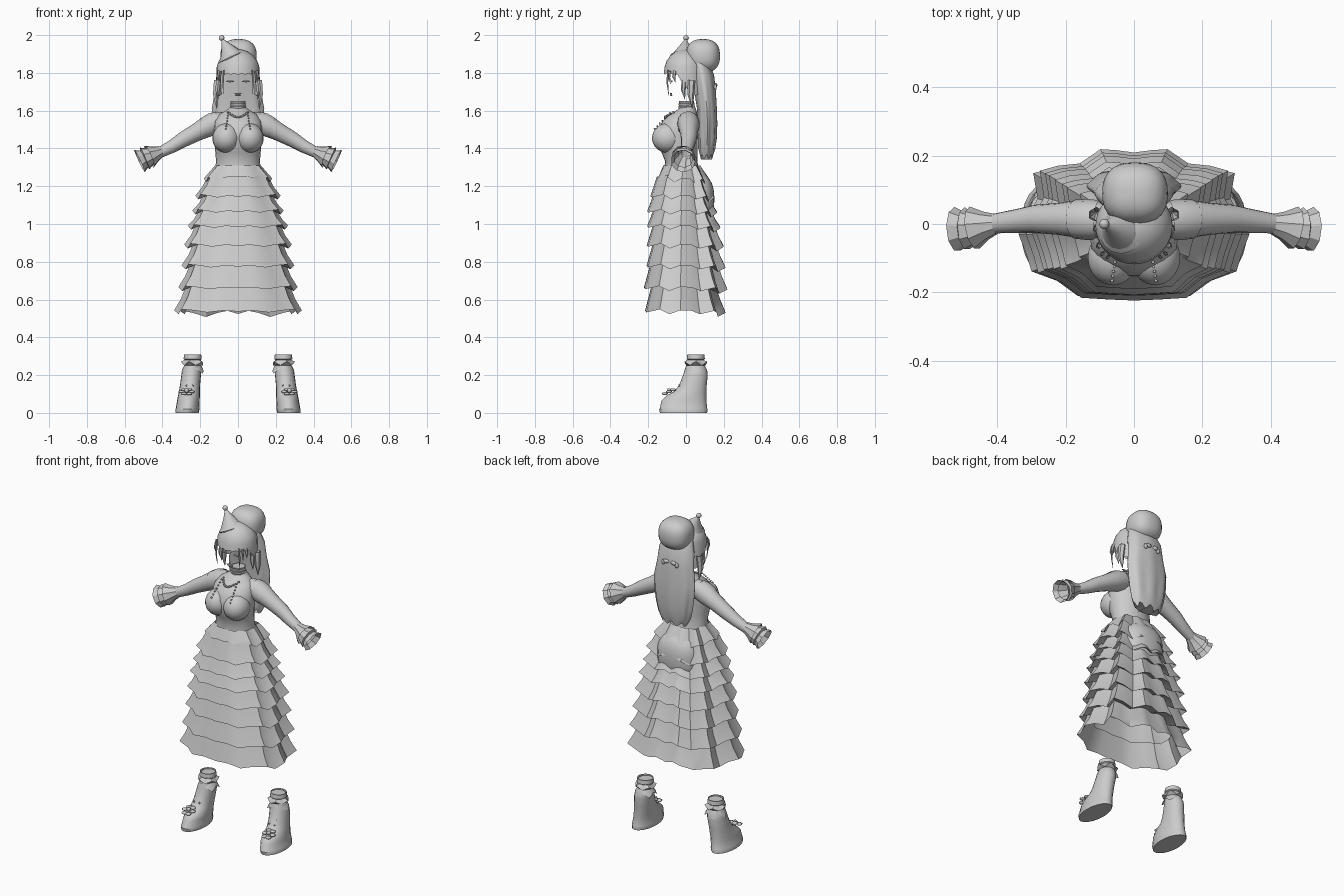
import bpy, bmesh, math
from mathutils import Vector

grey = bpy.data.materials.new("plain_grey")
grey.diffuse_color = (0.6, 0.6, 0.6, 1)


def finish(name, bm, mirror=False, angle=40):
    bmesh.ops.recalc_face_normals(bm, faces=bm.faces)
    me = bpy.data.meshes.new(name)
    bm.to_mesh(me)
    bm.free()
    me.materials.append(grey)
    ob = bpy.data.objects.new(name, me)
    bpy.context.collection.objects.link(ob)
    bpy.ops.object.select_all(action='DESELECT')
    bpy.context.view_layer.objects.active = ob
    ob.select_set(True)
    bpy.ops.object.shade_smooth_by_angle(angle=math.radians(angle))
    if mirror:
        m = ob.modifiers.new("mirror", 'MIRROR')
        m.use_mirror_merge = False
    return ob


def loft(name, rings, cap0=False, cap1=False, mirror=False, angle=40):
    bm = bmesh.new()
    rows = [[bm.verts.new(p) for p in r] for r in rings]
    n = len(rows[0])
    for a, b in zip(rows, rows[1:]):
        for i in range(n):
            j = (i + 1) % n
            bm.faces.new((a[i], a[j], b[j], b[i]))
    if cap0:
        bm.faces.new(rows[0])
    if cap1:
        bm.faces.new(rows[-1])
    return finish(name, bm, mirror, angle)


def flat_ring(z, rx, yf, yb, n=24, cx=0, flute=0, waves=9, zig=0):
    cy, ry = (yf + yb) / 2, (yb - yf) / 2
    out = []
    for i in range(n):
        a = 2 * math.pi * i / n
        k = 1 + flute * math.cos(waves * a)
        out.append((cx + rx * k * math.cos(a), cy + ry * k * math.sin(a), z + zig * math.cos(waves * a)))
    return out


def tube(name, pts, n=12, **kw):
    """pts: (x, y, z, radius) along a path"""
    ps = [Vector(p[:3]) for p in pts]
    rings = []
    for i, p in enumerate(ps):
        d = (ps[min(i + 1, len(ps) - 1)] - ps[max(i - 1, 0)]).normalized()
        u = Vector((0, 1, 0)) if abs(d.y) < 0.9 else Vector((1, 0, 0))
        u = (u - d * u.dot(d)).normalized()
        v = d.cross(u)
        r = pts[i][3]
        rings.append([p + u * r * math.cos(2 * math.pi * k / n)
                      + v * r * math.sin(2 * math.pi * k / n) for k in range(n)])
    return loft(name, rings, **kw)


def balls(name, items, seg=16, mirror=False, power=2.0):
    """items: (centre, radii); power above 2 gives a boxier ball"""
    bm = bmesh.new()
    for c, r in items:
        vs = bmesh.ops.create_uvsphere(bm, u_segments=seg, v_segments=max(5, seg * 2 // 3), radius=1)['verts']
        for v in vs:
            v.co /= sum(abs(k) ** power for k in v.co) ** (1 / power)
            v.co = Vector(c) + Vector(k * s for k, s in zip(v.co, r))
    return finish(name, bm, mirror, 60)


# Tiered skirt: wavy outline repeated as a zigzag of ruffles
half = [(0, .215), (.055, .222), (.105, .225), (.17, .182), (.24, .175), (.295, .16), (.282, .08),
        (.31, .03), (.338, -.03), (.315, -.09), (.3, -.14), (.225, -.168), (.165, -.212), (.08, -.217), (0, -.22)]
outline = half + [(-x, y) for x, y in half[-2:0:-1]]


def skirt_ring(z, w, f, b, wave=0.0):
    out = []
    for x, y in outline:
        # front panel hangs straight, sides ripple, the rear droops
        ripple = math.cos(9 * math.atan2(y * 1.5, abs(x))) * (.25 if y < -.2 else .75)
        lift = wave * (ripple - (.6 if y > .1 else 0))
        out.append((x * w / .34, y * (b / .225 if y > 0 else f / .22), z + lift))
    return out


# bottom height, half width, front depth, back depth
tiers = [(1.235, .182, .152, .125), (1.145, .227, .19, .15), (1.065, .243, .207, .165),
         (.985, .267, .207, .182), (.885, .287, .209, .2), (.775, .3, .21, .209),
         (.66, .318, .224, .219), (.537, .34, .218, .209)]
rings = [skirt_ring(1.31, .122, .12, .075)]
for i, (z, w, f, b) in enumerate(tiers):
    if i:
        rings.append(skirt_ring(tiers[i - 1][0] + .016, w - .066, f - .036, b - .05, .016))
        rings.append(skirt_ring((z + tiers[i - 1][0]) / 2, w - .036, f - .016, b - .026, .018))
    rings.append(skirt_ring(z, w, f, b, .022))
loft("tiered_skirt", rings, angle=35)

# Rear bustle drape
balls("bustle", [((0, .05, 1.13), (.135, .1, .14))], 24, power=2.5)

# Torso and bust
loft("torso", [flat_ring(*r) for r in [
    (1.27, .125, -.12, .075), (1.33, .116, -.11, .06), (1.38, .12, -.13, .06), (1.43, .125, -.15, .06),
    (1.49, .128, -.152, .06), (1.545, .122, -.125, .06), (1.58, .1, -.085, .06),
    (1.603, .06, -.048, .055), (1.62, .04, -.03, .047), (1.65, .035, -.028, .042)]], cap1=True)
balls("bust", [((.062, -.098, 1.455), (.074, .082, .078))], 20, True)

# Choker bands
loft("choker", [flat_ring(z, r, -.006 - r * .8, .008 + r * .85, 20) for z, r in
                [(1.61, .04), (1.622, .044), (1.626, .039), (1.637, .043), (1.641, .038), (1.652, .041)]])

# Bead necklaces: a short curve and a longer hanging one
beads = []
for i in range(13):
    t = i / 12 * 2 - 1
    beads.append(((.052 * t, -.112 + .045 * t * t, 1.567 + .025 * t * t), (.006,) * 3))
for s in (-1, 1):
    for i in range(7):
        beads.append(((s * (.052 + .002 * i), -.085 - .0135 * i, 1.588 - .014 * i), (.005,) * 3))
balls("necklaces", beads, 6)

# Arms, short sleeves and flared cuffs
tube("arm", [(.07, .01, 1.55, .045), (.12, .012, 1.535, .058), (.16, .015, 1.517, .056),
             (.22, .015, 1.485, .047), (.29, .015, 1.447, .041), (.35, .008, 1.41, .034),
             (.42, 0, 1.375, .028)], 16, cap0=True, mirror=True)
tube("short_sleeve", [(.1, .012, 1.542, .057), (.135, .013, 1.53, .06), (.172, .014, 1.511, .057)],
     14, mirror=True)
tube("inner_cuff", [(.405, 0, 1.385, .03), (.435, -.005, 1.372, .042), (.47, -.012, 1.357, .064)],
     9, mirror=True, angle=25)
tube("outer_cuff", [(.43, -.005, 1.374, .034), (.465, -.012, 1.358, .048), (.493, -.014, 1.347, .063),
                    (.496, -.014, 1.345, .05), (.521, -.016, 1.333, .066)], 9, mirror=True, angle=25)

# Hair cap: dome with a jagged fringe, open at the face
N = 36
rings = []
for e in (85, 65, 45, 28, 12):
    c, s = math.cos(math.radians(e)), math.sin(math.radians(e))
    rings.append(flat_ring(1.81 + .115 * s, .115 * c, -.005 - .11 * c, -.005 + .11 * c, N))
low = []
for i, (x, y, z) in enumerate(flat_ring(0, .113, -.118, .105, N)):
    t = min(1, max(0, (y + .05) / .08))
    low.append((x, y, 1.798 - .11 * t - .008 * (i % 2)))
rings.append(low)
loft("hair_cap", rings, cap0=True)

# Bun and long back hair with fluted locks
balls("hair_bun", [((.003, .09, 1.89), (.096, .09, .089))], 28, power=2.5)
loft("back_hair", [flat_ring(z, rx, a, b, 48, 0, f, 8, zg) for z, rx, a, b, f, zg in [
    (1.86, .09, .02, .12, 0, 0), (1.79, .113, .03, .148, .01, 0), (1.7, .12, .045, .157, .02, 0),
    (1.61, .135, .06, .162, .03, 0), (1.53, .13, .063, .164, .04, 0), (1.45, .117, .065, .16, .06, 0),
    (1.39, .103, .068, .152, .07, .008), (1.355, .086, .075, .142, .08, .014)]], cap0=True, cap1=True)
balls("hair_clip", [((.025, .157, 1.735), (.02, .009, .012)), ((.045, .155, 1.725), (.012, .008, .016))], 8, True)

# Loose front strands and side locks
for i, (x, y, z0, z1, r) in enumerate([(.098, -.06, 1.81, 1.75, .01), (.075, -.095, 1.815, 1.68, .005),
                                       (.09, -.085, 1.81, 1.74, .006), (.103, -.01, 1.76, 1.66, .014),
                                       (.11, .03, 1.76, 1.61, .02)]):
    tube(f"hair_lock_{i + 1}", [(x, y, z0, r), (x * 1.06, y - .004, (z0 + z1) / 2, r * .9),
                                (x * 1.02, y + .004, z1, .001)], 6, mirror=True)

# Floating lashes and lips on the open face
balls("lashes", [((.042, -.075, 1.755), (.022, .005, .005))], 8, True)
balls("lips", [((0, -.08, 1.69), (.022, .006, .004)), ((0, -.078, 1.681), (.016, .006, .004))], 8)

# Tilted party hat with brim band and bobble
tube("party_hat", [(-.035, -.012, 1.88, .068), (-.045, -.01, 1.905, .052), (-.062, -.006, 1.94, .028),
                   (-.085, 0, 1.98, .004)], 16, cap1=True)
tube("hat_band", [(-.033, -.012, 1.875, .07), (-.036, -.012, 1.882, .075), (-.04, -.011, 1.89, .063)], 16)
balls("hat_bobble", [((-.087, 0, 1.985), (.015,) * 3)], 12)

# Wedge boots leaning inward towards the ankle
loft("boot", [flat_ring(z, rx, f, b, 20, .27 - .11 * z) for z, rx, f, b in [
    (0, .062, -.138, .112), (.02, .064, -.142, .114), (.025, .062, -.138, .112), (.065, .06, -.13, .108),
    (.09, .058, -.105, .108), (.115, .055, -.06, .108), (.15, .053, -.035, .11),
    (.2, .052, -.015, .115), (.225, .05, -.008, .112), (.25, .043, 0, .1)]], cap0=True, mirror=True)

# Ankle ruffles: two zigzag frills under a plain cuff
loft("boot_collar", [flat_ring(z, rx, .052 - rx, .052 + rx, 20, .24, fl, 5, zg) for z, rx, fl, zg in [
    (.31, .045, 0, 0), (.285, .048, .01, 0), (.28, .042, 0, 0), (.262, .058, .08, .01),
    (.252, .044, 0, 0), (.22, .06, .08, -.012)]], mirror=True, angle=30)
loft("boot_lining", [flat_ring(z, .041, .012, .092, 16, .237) for z in (.22, .303)], cap1=True, mirror=True)

# Toe flower and lace studs
petals = [((.272, -.09, .118), (.012, .012, .012))]
for i in range(6):
    a = i * math.pi / 3
    petals.append(((.272 + .027 * math.cos(a), -.09 + .025 * math.sin(a), .112 + .012 * math.sin(a)),
                   (.017, .016, .008)))
balls("toe_flower", petals, 8, True)
balls("lace_stud", [((.255 + s * .018, -.036 + .02 * k, .145 + .025 * k), (.005,) * 3)
                    for k in range(3) for s in (-1, 1)], 6, True)
